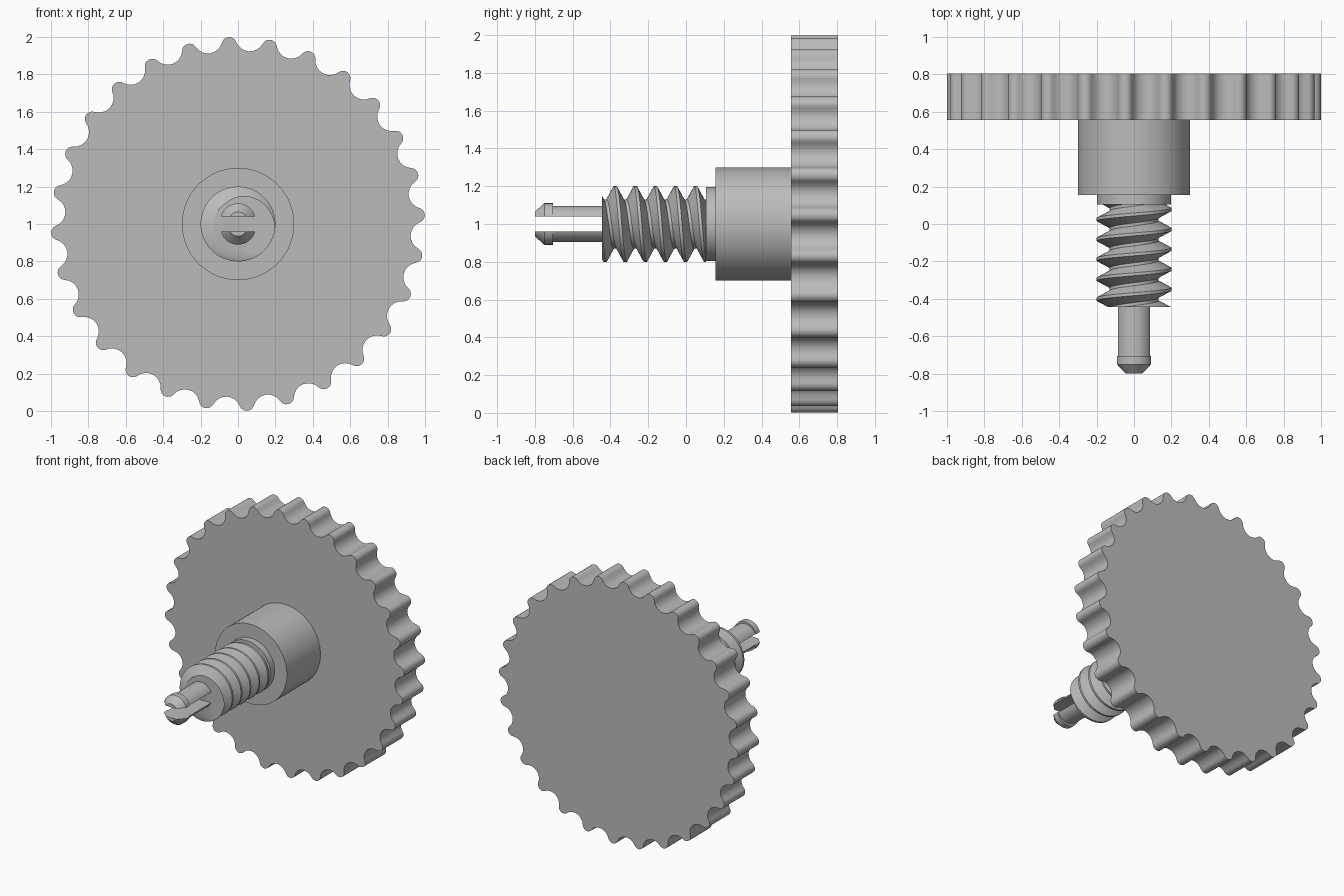
import bpy, bmesh
from math import sin, cos, tau, pi, atan2, hypot, radians

cube = bpy.data.objects.get("Cube")
if cube:
    bpy.data.objects.remove(cube)

AXIS_Z = 1.0
mat = bpy.data.materials.new("plain_grey")
mat.use_nodes = True
grey = (0.5, 0.5, 0.5, 1)
mat.diffuse_color = grey
mat.node_tree.nodes["Principled BSDF"].inputs["Base Color"].default_value = grey


def finish(name, bm):
    """Turn a bmesh into a shaded object standing on the shaft axis."""
    bmesh.ops.remove_doubles(bm, verts=bm.verts, dist=1e-5)
    bmesh.ops.recalc_face_normals(bm, faces=bm.faces)
    me = bpy.data.meshes.new(name)
    bm.to_mesh(me)
    bm.free()
    ob = bpy.data.objects.new(name, me)
    ob.location.z = AXIS_Z
    me.materials.append(mat)
    bpy.context.collection.objects.link(ob)
    bpy.ops.object.select_all(action='DESELECT')
    ob.select_set(True)
    bpy.context.view_layer.objects.active = ob
    bpy.ops.object.shade_smooth_by_angle(angle=radians(30))
    return ob


def loft(bm, rings):
    """Bridge closed rings of points and cap both ends."""
    rows = [[bm.verts.new(p) for p in ring] for ring in rings]
    n = len(rows[0])
    for a, b in zip(rows, rows[1:]):
        for i in range(n):
            j = (i + 1) % n
            bm.faces.new((a[i], a[j], b[j], b[i]))
    bm.faces.new(rows[0])
    bm.faces.new(rows[-1])


def turned(profile, dz=0, n=64):
    """Solid of revolution about y from (y, radius) pairs."""
    bm = bmesh.new()
    loft(bm, [[(r * cos(tau * i / n), y, dz + r * sin(tau * i / n))
               for i in range(n)] for y, r in profile])
    return bm


# Toothed wheel: tip arcs joined tangentially to valley arcs
TEETH, STEPS = 28, 8
TIP_C, TIP_R, VALLEY_C = 0.96, 0.04, 1.003
half = pi / TEETH
radial, side = VALLEY_C * cos(half) - TIP_C, VALLEY_C * sin(half)
valley_r = hypot(radial, side) - TIP_R
tip_sweep = atan2(side, radial)
valley_sweep = atan2(TIP_C * sin(half), VALLEY_C - TIP_C * cos(half))
outline = []
for k in range(TEETH):
    a = radians(92.8) + k * 2 * half
    b = a + half
    for s in range(STEPS + 1):
        t = a + tip_sweep * (2 * s / STEPS - 1)
        outline.append((TIP_C * cos(a) + TIP_R * cos(t),
                        TIP_C * sin(a) + TIP_R * sin(t)))
    for s in range(1, STEPS):
        t = b + pi + valley_sweep * (1 - 2 * s / STEPS)
        outline.append((VALLEY_C * cos(b) + valley_r * cos(t),
                        VALLEY_C * sin(b) + valley_r * sin(t)))
bm = bmesh.new()
loft(bm, [[(x, y, z) for x, z in outline] for y in (0.555, 0.805)])
finish("toothed_wheel", bm)

# Hub and neck
finish("hub", turned([(0.155, 0.3), (0.555, 0.3)]))
finish("neck", turned([(0.105, 0.197), (0.155, 0.197)]))

# Screw thread: rows follow the helix and are trimmed flat at both ends
PITCH, START, END = 0.1065, -0.445, 0.105
ROOT, CREST, FLAT = 0.13, 0.2, 0.008


def crest_y(theta):
    return -0.375 - PITCH * (theta - pi / 2) / tau


def thread_radius(theta, y):
    d = abs((y - crest_y(theta) + PITCH / 2) % PITCH - PITCH / 2)
    t = (d - FLAT) / (PITCH / 2 - 2 * FLAT)
    return CREST + (ROOT - CREST) * min(1, max(0, t))


N = 72
offsets = [k * PITCH + o for k in range(-3, 9)
           for o in (-FLAT, FLAT, PITCH / 2 - FLAT, PITCH / 2 + FLAT)]
bm = bmesh.new()
columns = []
for i in range(N + 1):
    th = tau * i / N
    column = []
    for o in offsets:
        y = min(END, max(START, crest_y(th) + o))
        r = thread_radius(th, y)
        column.append(bm.verts.new((r * cos(th), y, r * sin(th))))
    columns.append(column)
for a, b in zip(columns, columns[1:]):
    for j in range(len(offsets) - 1):
        bm.faces.new((a[j], b[j], b[j + 1], a[j + 1]))
# Weld the seam, whose rows are one pitch apart, then cap the ends
bmesh.ops.remove_doubles(bm, verts=bm.verts, dist=1e-5)
bmesh.ops.dissolve_degenerate(bm, edges=bm.edges, dist=1e-5)
bmesh.ops.holes_fill(bm, edges=[e for e in bm.edges if e.is_boundary], sides=0)
finish("screw_thread", bm)

# Split snap pin: two prongs with barbed heads
SLOT = 0.04
for sign, label in ((1, "upper"), (-1, "lower")):
    for part, profile, dz in (
            ("prong", [(-0.72, 0.095), (-0.44, 0.095)], 0),
            ("barb", [(-0.8, 0.05), (-0.75, 0.095), (-0.705, 0.095)], 0.015)):
        bm = turned(profile, sign * dz)
        bmesh.ops.bisect_plane(
            bm, geom=bm.verts[:] + bm.edges[:] + bm.faces[:], dist=1e-6,
            plane_co=(0, 0, sign * SLOT), plane_no=(0, 0, -sign), clear_outer=True)
        bmesh.ops.holes_fill(bm, edges=[e for e in bm.edges if e.is_boundary], sides=0)
        finish(f"{label}_{part}", bm)
